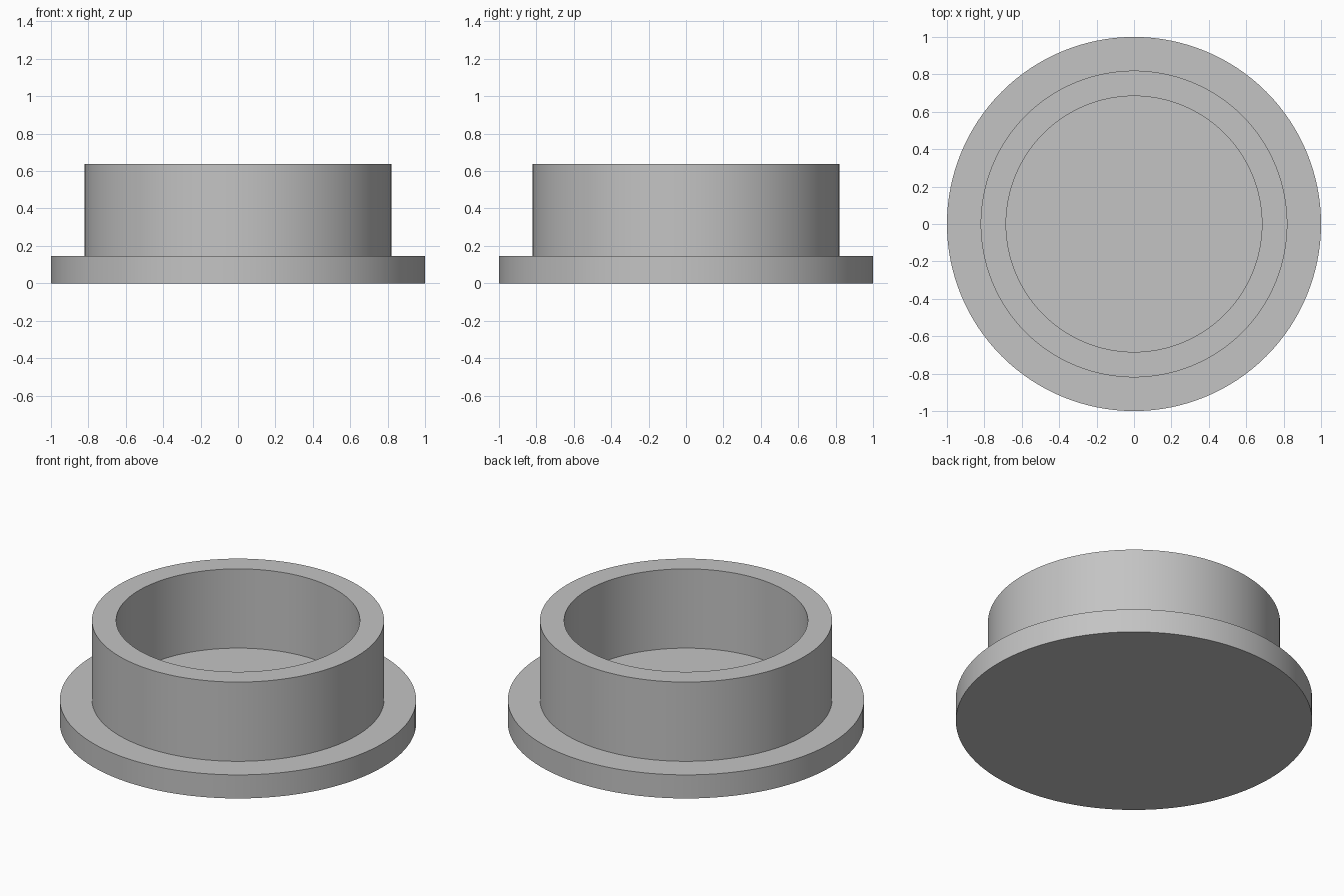
import bpy
import bmesh
import math

cube = bpy.data.objects.get("Cube")
if cube:
    bpy.data.objects.remove(cube, do_unlink=True)

# Single grey material
grey = bpy.data.materials.new("plain grey")
grey.use_nodes = True
colour = (0.55, 0.55, 0.55, 1)
grey.diffuse_color = colour
grey.node_tree.nodes["Principled BSDF"].inputs["Base Color"].default_value = colour

SEGMENTS = 128
FLANGE_RADIUS, WALL_RADIUS, BORE_RADIUS = 1.0, 0.82, 0.684
FLANGE_TOP, WALL_TOP = 0.146, 0.637


def lathe(name, profile):
    """Revolve a radius/height profile, capping both open ends."""
    bm = bmesh.new()
    rings = []
    for radius, height in profile:
        ring = []
        for i in range(SEGMENTS):
            a = math.tau * i / SEGMENTS
            ring.append(bm.verts.new((radius * math.cos(a), radius * math.sin(a), height)))
        rings.append(ring)
    for low, high in zip(rings, rings[1:]):
        for i in range(SEGMENTS):
            j = (i + 1) % SEGMENTS
            bm.faces.new((low[i], low[j], high[j], high[i]))
    bm.faces.new(reversed(rings[0]))
    bm.faces.new(rings[-1])
    bmesh.ops.recalc_face_normals(bm, faces=bm.faces)
    mesh = bpy.data.meshes.new(name)
    bm.to_mesh(mesh)
    bm.free()
    mesh.materials.append(grey)
    obj = bpy.data.objects.new(name, mesh)
    bpy.context.collection.objects.link(obj)
    bpy.ops.object.select_all(action="DESELECT")
    obj.select_set(True)
    bpy.context.view_layer.objects.active = obj
    bpy.ops.object.shade_smooth_by_angle(angle=math.radians(30))
    return obj


# Flanged plug: solid base disc, raised wall and a recess down to the flange top
lathe("flanged_cap", [
    (FLANGE_RADIUS, 0),
    (FLANGE_RADIUS, FLANGE_TOP),
    (WALL_RADIUS, FLANGE_TOP),
    (WALL_RADIUS, WALL_TOP),
    (BORE_RADIUS, WALL_TOP),
    (BORE_RADIUS, FLANGE_TOP),
])
